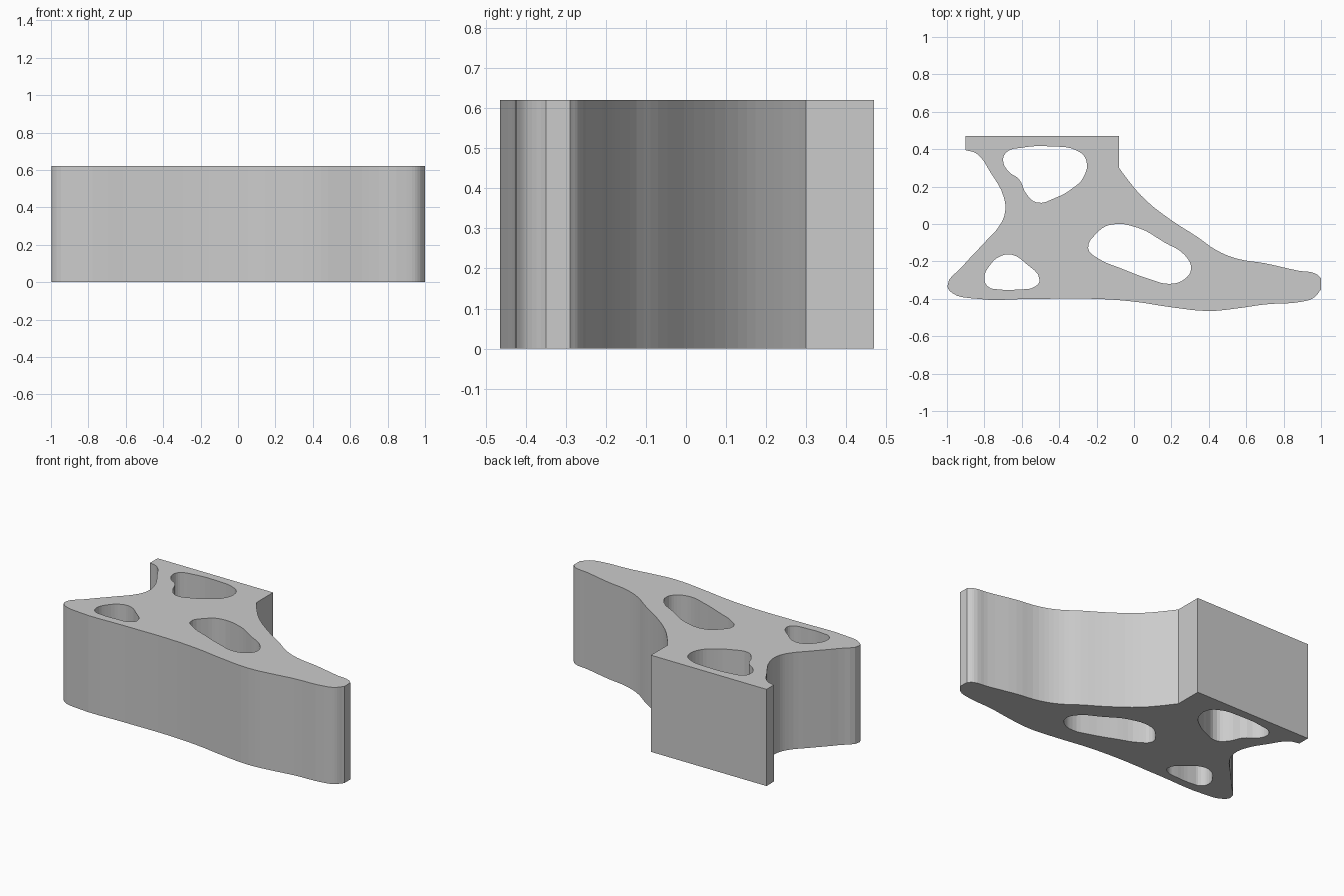
import bpy

HEIGHT = 0.62

default_cube = bpy.data.objects.get("Cube")
if default_cube:
    bpy.data.objects.remove(default_cube, do_unlink=True)


def make_material(name, color):
    material = bpy.data.materials.new(name)
    material.use_nodes = True
    material.diffuse_color = color
    material.node_tree.nodes["Principled BSDF"].inputs["Base Color"].default_value = color
    return material


def add_loop(curve, points, corners=()):
    """Add a closed smooth loop; points whose index is in corners stay sharp."""
    spline = curve.splines.new("BEZIER")
    spline.bezier_points.add(len(points) - 1)
    spline.use_cyclic_u = True
    spline.resolution_u = 4
    for index, (point, (x, y)) in enumerate(zip(spline.bezier_points, points)):
        handle = "VECTOR" if index in corners else "AUTO"
        point.co = (x, y, 0)
        point.handle_left_type = handle
        point.handle_right_type = handle


# Outer outline: mounting pad, waist, rounded heel, flat sole, toe, sloping back
outline = [
    (-.9, .47), (-.9, .395), (-.84, .375), (-.77, .28), (-.695, .14),
    (-.69, .06), (-.72, -.01), (-.8, -.1), (-.92, -.23), (-.997, -.33),
    (-.97, -.37), (-.87, -.397), (-.52, -.4), (-.21, -.4), (0, -.415),
    (.2, -.445), (.4, -.465), (.56, -.45), (.7, -.43), (.9, -.415),
    (.96, -.395), (1, -.35), (1, -.29), (.97, -.265), (.88, -.25),
    (.7, -.21), (.55, -.185), (.44, -.14), (.34, -.07), (.2, .02),
    (.06, .13), (-.02, .22), (-.08, .3), (-.08, .47),
]
pad_corners = {0, 1, 21, 22, len(outline) - 2, len(outline) - 1}

# Lightening holes
upper_hole = [
    (-.7, .34), (-.68, .385), (-.6, .408), (-.45, .415), (-.3, .39),
    (-.255, .34), (-.27, .25), (-.33, .19), (-.42, .14), (-.52, .115),
    (-.575, .16), (-.615, .24), (-.67, .28),
]
middle_hole = [
    (-.245, -.13), (-.2, -.05), (-.13, -.005), (.02, -.02), (.165, -.1),
    (.27, -.165), (.305, -.24), (.27, -.295), (.19, -.32), (.085, -.295),
    (-.075, -.235), (-.19, -.185),
]
lower_hole = [
    (-.8, -.29), (-.77, -.22), (-.71, -.17), (-.65, -.165), (-.58, -.21),
    (-.505, -.3), (-.53, -.335), (-.62, -.35), (-.72, -.35), (-.78, -.335),
]

# Filled profile, extruded equally to both sides of its plane
profile = bpy.data.curves.new("bracket_profile", "CURVE")
profile.dimensions = "2D"
profile.fill_mode = "BOTH"
profile.extrude = HEIGHT / 2
add_loop(profile, outline, pad_corners)
for hole in (upper_hole, middle_hole, lower_hole):
    add_loop(profile, hole)
helper = bpy.data.objects.new("profile_helper", profile)
bpy.context.collection.objects.link(helper)
bpy.context.view_layer.update()

# Turn the extruded profile into the finished flat-shaded solid
evaluated = helper.evaluated_get(bpy.context.evaluated_depsgraph_get())
mesh = bpy.data.meshes.new_from_object(evaluated)
bpy.data.objects.remove(helper, do_unlink=True)
mesh.name = "bracket_body"
mesh.materials.clear()
mesh.materials.append(make_material("plain_grey", (.6, .6, .6, 1)))
mesh.shade_flat()
bracket = bpy.data.objects.new("bracket_body", mesh)
bracket.location.z = HEIGHT / 2
bpy.context.collection.objects.link(bracket)
